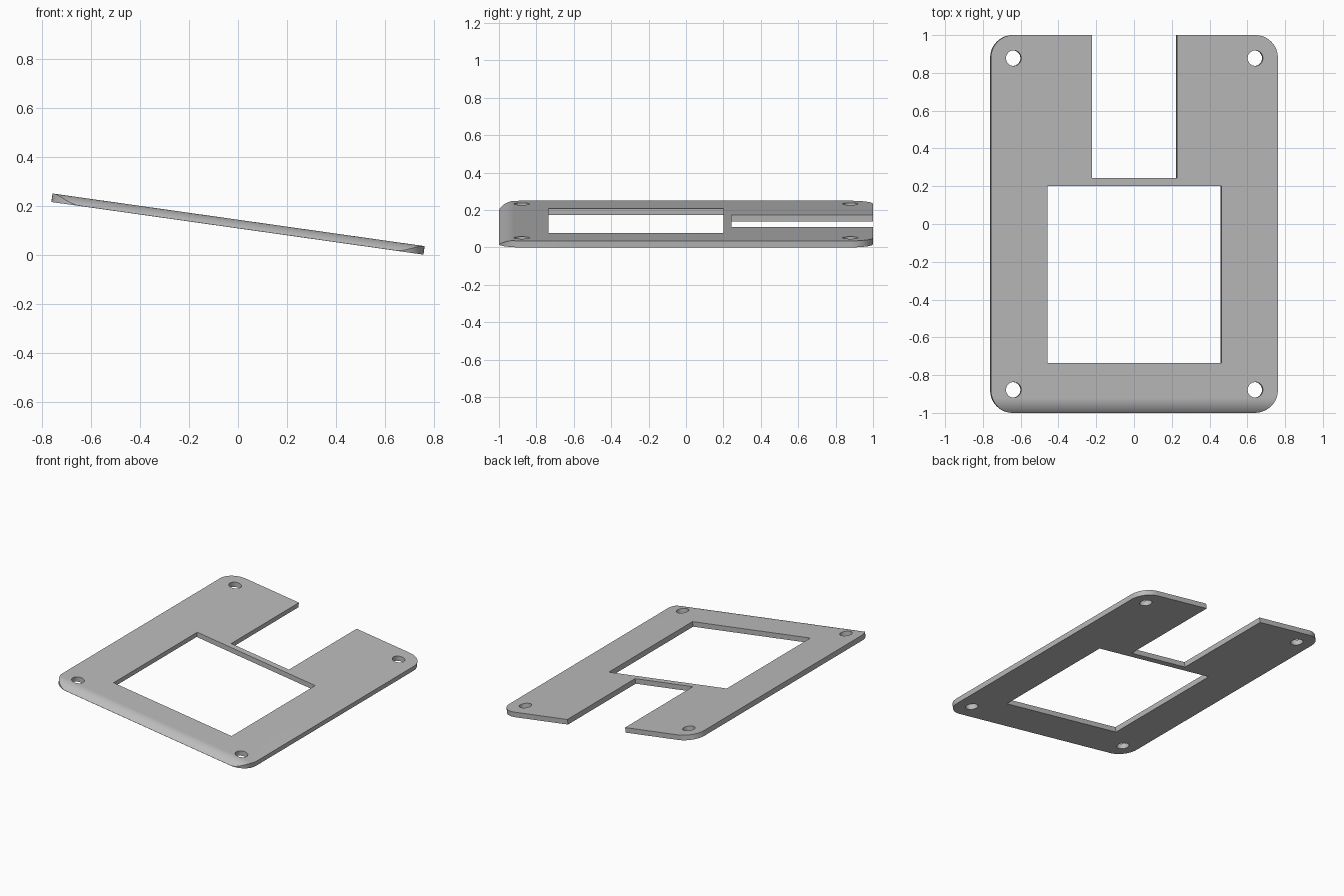
import bpy, bmesh, math
from mathutils import Matrix, Vector

cube = bpy.data.objects.get("Cube")
if cube:
    bpy.data.objects.remove(cube, do_unlink=True)

HALF_W = 0.767      # half width, measured along the plate
THICK = 0.035
CORNER = 0.12
TILT = math.radians(8.05)
ROLL = 0.08         # depth of the rounded front edge

grey = bpy.data.materials.new("plain grey")
grey.use_nodes = True
grey.diffuse_color = (0.5, 0.5, 0.5, 1)
grey.node_tree.nodes["Principled BSDF"].inputs["Base Color"].default_value = (0.5, 0.5, 0.5, 1)


def prism(name, points, push):
    """Extrude a closed polygon of 3D points along a vector."""
    bm = bmesh.new()
    face = bm.faces.new([bm.verts.new(p) for p in points])
    new = bmesh.ops.extrude_face_region(bm, geom=[face])["geom"]
    moved = [v for v in new if isinstance(v, bmesh.types.BMVert)]
    bmesh.ops.translate(bm, verts=moved, vec=Vector(push))
    bmesh.ops.recalc_face_normals(bm, faces=bm.faces)
    mesh = bpy.data.meshes.new(name)
    bm.to_mesh(mesh)
    bm.free()
    mesh.materials.append(grey)
    obj = bpy.data.objects.new(name, mesh)
    bpy.context.collection.objects.link(obj)
    return obj


def arc(cx, cy, r, start, end, steps):
    angles = [math.radians(start + (end - start) * i / steps) for i in range(steps + 1)]
    return [(cx + r * math.cos(a), cy + r * math.sin(a)) for a in angles]


def upright(name, outline):
    """Tall vertical cutter passing right through the plate."""
    return prism(name, [(x, y, -0.1) for x, y in outline], (0, 0, 0.3))


def box(x0, x1, y0, y1):
    return [(x0, y0), (x1, y0), (x1, y1), (x0, y1)]


# Plate: side profile with the top rolling down to the front lower edge
drop = THICK - 0.001
radius = (ROLL ** 2 + drop ** 2) / (2 * drop)
sweep = math.degrees(math.asin(ROLL / radius))
profile = [(1.1, 0), (1.1, THICK)]
profile += arc(-1 + ROLL, THICK - radius, radius, 90, 90 + sweep, 12)
profile += [(-1.05, THICK - drop), (-1.05, 0)]
plate = prism("mounting_plate", [(-1, y, z) for y, z in profile], (2, 0, 0))

# Rounded outline
cx, cy = HALF_W - CORNER, 1 - CORNER
outline = []
for i, (sx, sy) in enumerate([(1, 1), (-1, 1), (-1, -1), (1, -1)]):
    outline += arc(sx * cx, sy * cy, CORNER, 90 * i, 90 * i + 90, 12)
tools = [("INTERSECT", upright("outline_cutter", outline))]

# Window, rear notch and four screw holes
tools.append(("DIFFERENCE", upright("window_cutter", box(-0.466, 0.466, -0.735, 0.2))))
tools.append(("DIFFERENCE", upright("notch_cutter", box(-0.228, 0.228, 0.243, 1.2))))
for sx in (-1, 1):
    for sy in (-1, 1):
        ring = arc(sx * 0.646, sy * 0.878, 0.041, 0, 360, 32)[:-1]
        tools.append(("DIFFERENCE", upright("hole_cutter", ring)))

bpy.ops.object.select_all(action="DESELECT")
bpy.context.view_layer.objects.active = plate
plate.select_set(True)
for operation, cutter in tools:
    mod = plate.modifiers.new("cut", "BOOLEAN")
    mod.operation = operation
    mod.solver = "EXACT"
    mod.object = cutter
    bpy.ops.object.modifier_apply(modifier=mod.name)
    bpy.data.objects.remove(cutter, do_unlink=True)

# Tilt to the side and rest the lowest edge on the ground
plate.data.transform(Matrix.Rotation(TILT, 4, "Y"))
xs = [v.co.x for v in plate.data.vertices]
low = min(v.co.z for v in plate.data.vertices)
plate.data.transform(Matrix.Translation((-(min(xs) + max(xs)) / 2, 0, -low)))
bpy.ops.object.shade_smooth_by_angle(angle=math.radians(20))
